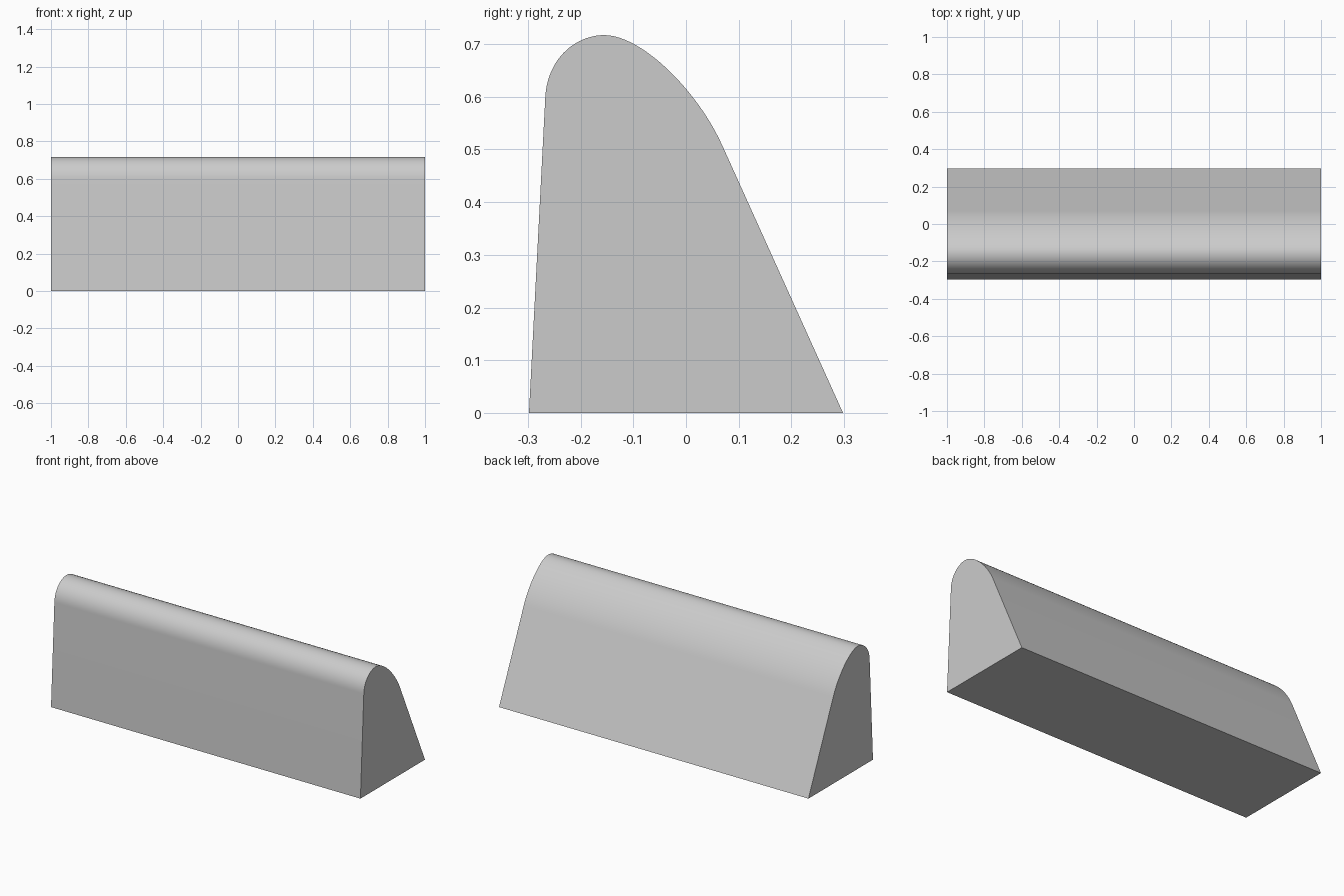
import bpy, bmesh
from mathutils import Vector
from mathutils.geometry import interpolate_bezier

cube = bpy.data.objects.get("Cube")
if cube:
    bpy.data.objects.remove(cube, do_unlink=True)

HALF_LENGTH = 1.0
STEPS = 24

# Side profile (y, z): steep front, rounded crest, sloping back
front_foot, back_foot = Vector((-0.298, 0)), Vector((0.298, 0))
front_shoulder, crest, back_shoulder = Vector((-0.267, 0.6)), Vector((-0.155, 0.717)), Vector((0.07, 0.505))
front_arc = interpolate_bezier(front_shoulder, Vector((-0.263, 0.672)), Vector((-0.21, 0.717)), crest, STEPS)
back_arc = interpolate_bezier(crest, Vector((-0.085, 0.717)), Vector((0.022, 0.613)), back_shoulder, STEPS)
profile = [front_foot, *front_arc, *back_arc[1:], back_foot]

# Extrude the profile along x into a solid block
bm = bmesh.new()
end = bm.faces.new([bm.verts.new((-HALF_LENGTH, p[0], p[1])) for p in profile])
result = bmesh.ops.extrude_face_region(bm, geom=[end], use_keep_orig=True)
moved = [v for v in result["geom"] if isinstance(v, bmesh.types.BMVert)]
bmesh.ops.translate(bm, verts=moved, vec=(2 * HALF_LENGTH, 0, 0))
bmesh.ops.recalc_face_normals(bm, faces=bm.faces)
mesh = bpy.data.meshes.new("rounded_wedge")
bm.to_mesh(mesh)
bm.free()
wedge = bpy.data.objects.new("rounded_wedge", mesh)
bpy.context.collection.objects.link(wedge)

# Plain grey material
grey = bpy.data.materials.new("light_grey")
grey.use_nodes = True
colour = (0.6, 0.6, 0.6, 1)
grey.diffuse_color = colour
grey.node_tree.nodes["Principled BSDF"].inputs["Base Color"].default_value = colour
mesh.materials.append(grey)

# Smooth crest, crisp ends and base
bpy.ops.object.select_all(action="DESELECT")
wedge.select_set(True)
bpy.context.view_layer.objects.active = wedge
bpy.ops.object.shade_smooth_by_angle(angle=0.52)
